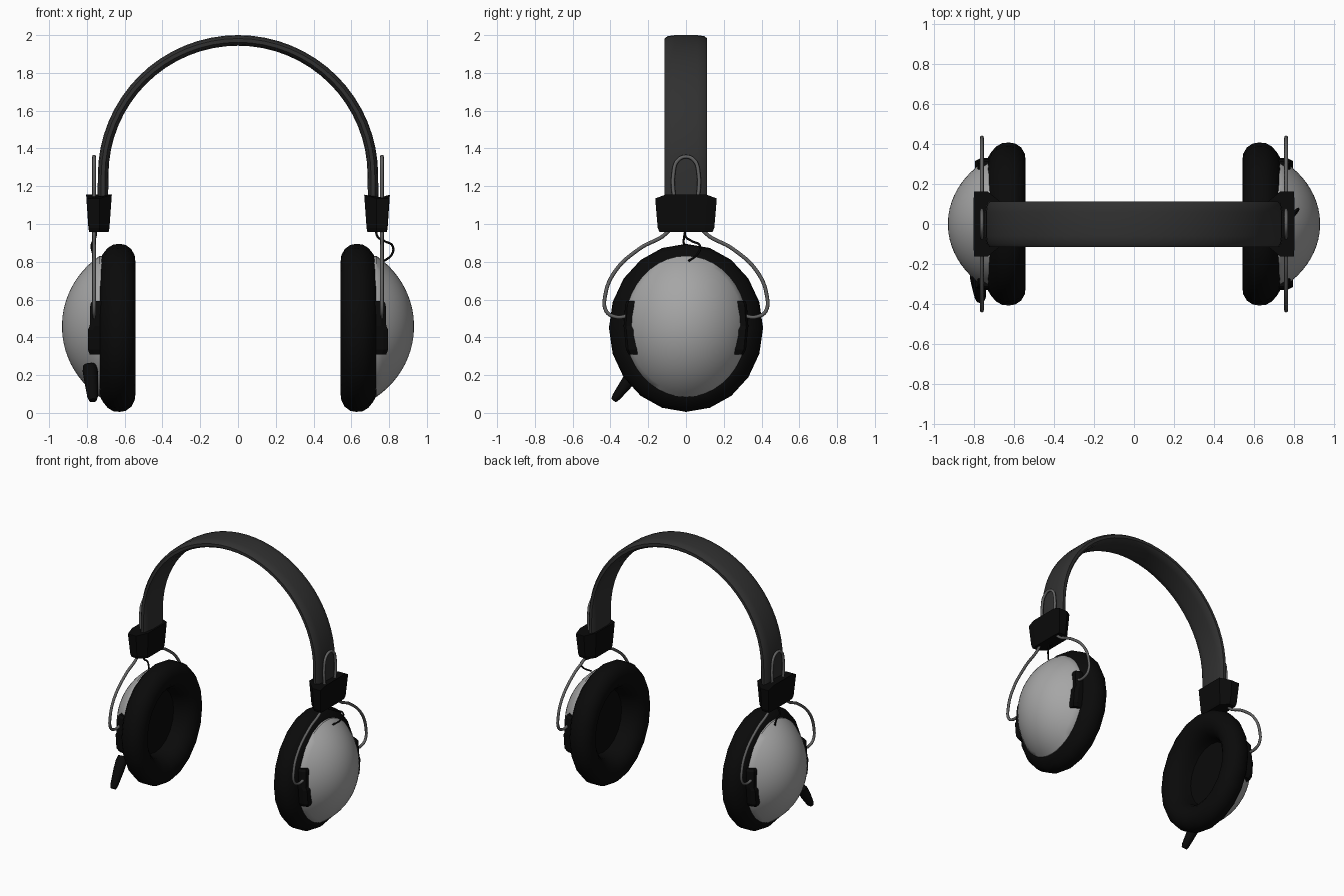
import bpy, bmesh, math
from mathutils import Vector

if "Cube" in bpy.data.objects:
    bpy.data.objects.remove(bpy.data.objects["Cube"])


def material(name, v):
    m = bpy.data.materials.new(name)
    m.diffuse_color = (v, v, v, 1)
    m.use_nodes = True
    m.node_tree.nodes["Principled BSDF"].inputs["Base Color"].default_value = m.diffuse_color
    return m


BLACK = material("black_plastic", 0.003)
BAND = material("dark_band", 0.030)
STEEL = material("wire_grey", 0.12)
GREY = material("shell_grey", 0.38)
CZ = 0.45  # height of the ear cup centres


def finish(bm, name, mat, angle=35, smooth=True):
    bmesh.ops.recalc_face_normals(bm, faces=bm.faces)
    me = bpy.data.meshes.new(name)
    bm.to_mesh(me)
    bm.free()
    ob = bpy.data.objects.new(name, me)
    bpy.context.collection.objects.link(ob)
    me.materials.append(mat)
    if smooth:
        bpy.ops.object.select_all(action='DESELECT')
        ob.select_set(True)
        bpy.context.view_layer.objects.active = ob
        bpy.ops.object.shade_smooth_by_angle(angle=math.radians(angle))
    return ob


def skin(bm, rings):
    """Bridge successive closed rings and cap both ends."""
    for a, b in zip(rings, rings[1:]):
        n = len(a)
        for i in range(n):
            j = (i + 1) % n
            bm.faces.new((a[i], a[j], b[j], b[i]))
    bm.faces.new(rings[0])
    bm.faces.new(rings[-1])


def lathe(name, profile, sides, zscale, cz, s, mat, angle=35):
    """Revolve (x, radius) points about the x axis, stretched in z."""
    bm = bmesh.new()
    rings = []
    for x, r in profile:
        ring = []
        for i in range(sides):
            t = 2 * math.pi * i / sides
            ring.append(bm.verts.new((s * x, r * math.cos(t), cz + zscale * r * math.sin(t))))
        rings.append(ring)
    skin(bm, rings)
    return finish(bm, name, mat, angle)


def loft(name, sections, mat, smooth=False):
    """Join matching rings of points into a capped solid."""
    bm = bmesh.new()
    skin(bm, [[bm.verts.new(p) for p in sec] for sec in sections])
    return finish(bm, name, mat, 40, smooth)


def wire(name, pts, radius, mat):
    cu = bpy.data.curves.new(name, 'CURVE')
    cu.dimensions = '3D'
    cu.bevel_depth, cu.bevel_resolution, cu.resolution_u = radius, 2, 6
    cu.use_fill_caps = True
    sp = cu.splines.new('BEZIER')
    sp.bezier_points.add(len(pts) - 1)
    for bp, p in zip(sp.bezier_points, pts):
        bp.co = p
        bp.handle_left_type = bp.handle_right_type = 'AUTO'
    ob = bpy.data.objects.new(name, cu)
    bpy.context.collection.objects.link(ob)
    cu.materials.append(mat)
    return ob


# Headband: rounded strip swept along a half circle with straight ends
section = [(-0.022, -0.098), (-0.010, -0.114), (0.010, -0.114), (0.022, -0.098), (0.028, -0.06),
           (0.028, 0.06), (0.022, 0.098), (0.010, 0.112), (-0.010, 0.112), (-0.022, 0.098),
           (-0.028, 0.06), (-0.028, -0.06)]
R, BZ = 0.714, 1.258
path = [(R + 0.002, 1.09, 0)]
path += [(R * math.cos(math.pi * i / 32), BZ + R * math.sin(math.pi * i / 32), math.pi * i / 32)
         for i in range(33)]
path += [(-R - 0.002, 1.09, math.pi)]
loft("headband", [[(x + d * math.cos(t), y, z + d * math.sin(t)) for d, y in section]
                  for x, z, t in path], BAND, True)

# Profiles of one ear cup: pad with a deep opening, domed shell
pad = [(0.685, 0.215), (0.65, 0.222), (0.61, 0.232), (0.575, 0.255), (0.552, 0.285), (0.543, 0.32),
       (0.547, 0.352), (0.565, 0.383), (0.595, 0.403), (0.625, 0.408), (0.66, 0.405),
       (0.69, 0.388), (0.715, 0.36), (0.73, 0.335), (0.73, 0.30)]
SR = 0.47  # spherical cap radius of the shell
shell = [(0.70, 0.325)]
for i in range(12):
    a = math.radians(54.9) * (1 - i / 11.4)
    shell.append((0.932 - SR * (1 - math.cos(a)), SR * math.sin(a) * 0.845))

# Half of the hanger wire as (y, z)
half = [(0.29, 0.53), (0.32, 0.512), (0.385, 0.512), (0.423, 0.54), (0.428, 0.62), (0.375, 0.75),
        (0.245, 0.87), (0.10, 0.955), (0.067, 1.02), (0.065, 1.28), (0.045, 1.335)]
hanger = half + [(0, 1.357)] + [(-y, z) for y, z in reversed(half)]

# Slider block outline as (x, y) offsets from its centre
hexa = [(0.066, -0.11), (0.066, 0.11), (0.062, 0.163), (-0.005, 0.163),
        (-0.070, 0.11), (-0.070, -0.11), (-0.005, -0.163), (0.062, -0.163)]

for side, s in (("left", -1), ("right", 1)):
    lathe(side + "_ear_pad", pad, 20, 1.09, CZ, s, BLACK, 50)
    lathe(side + "_shell", shell, 40, 1.15, CZ + 0.008, s, GREY)
    wire(side + "_hanger_wire", [(s * 0.762, y, z) for y, z in hanger], 0.010, STEEL)

    # Slider block tapering downwards
    secs = []
    for z, kx, ky in ((1.155, 1, 1), (0.98, 0.82, 0.92), (0.957, 0.76, 0.86)):
        secs.append([(s * (0.738 + x * kx), y * ky, z - (0.02 if z > 1 and abs(y) > 0.12 else 0))
                     for x, y in hexa])
    loft(side + "_slider_block", secs, BLACK)

    # Slim pivot brackets hugging both edges of the shell: z, inner y, outer y, outer x
    for end, f in (("front", -1), ("back", 1)):
        rows = [(0.31, 0.255, 0.305, 0.785), (0.335, 0.26, 0.318, 0.795), (0.44, 0.275, 0.328, 0.795),
                (0.46, 0.28, 0.330, 0.785), (0.575, 0.275, 0.322, 0.782), (0.592, 0.27, 0.312, 0.772)]
        loft(f"{side}_{end}_pivot_bracket",
             [[(s * 0.715, f * a, z), (s * x, f * a, z), (s * x, f * (b - 0.012), z),
               (s * (x - 0.025), f * b, z), (s * 0.715, f * b, z)] for z, a, b, x in rows], BLACK)

# Short loose cables between slider blocks and shells
wire("right_loose_cable", [(0.735, 0.0, 0.98), (0.735, -0.005, 0.94), (0.775, 0.03, 0.91),
                           (0.82, 0.075, 0.88), (0.815, 0.06, 0.84), (0.775, 0.015, 0.805)], 0.006, BLACK)
wire("left_loose_cable", [(-0.75, 0.0, 0.98), (-0.755, -0.01, 0.93), (-0.773, -0.01, 0.895),
                          (-0.772, 0.03, 0.86), (-0.75, 0.02, 0.80)], 0.006, BLACK)

# Cable strain relief at the lower front of the left cup
a, b = Vector((-0.785, -0.245, 0.25)), Vector((-0.768, -0.383, 0.066))
axis = (b - a).normalized()
u = Vector((1, 0, 0))
u = (u - axis * u.dot(axis)).normalized()
v = axis.cross(u)
secs = []
for t, rx, ry in ((0, 0.036, 0.026), (0.15, 0.040, 0.036), (0.4, 0.037, 0.037),
                  (0.9, 0.028, 0.024), (1.0, 0.020, 0.016)):
    c = a.lerp(b, t)
    secs.append([c + u * rx * math.cos(math.pi * i / 5) + v * ry * math.sin(math.pi * i / 5)
                 for i in range(10)])
loft("cable_strain_relief", secs, BLACK, True)
